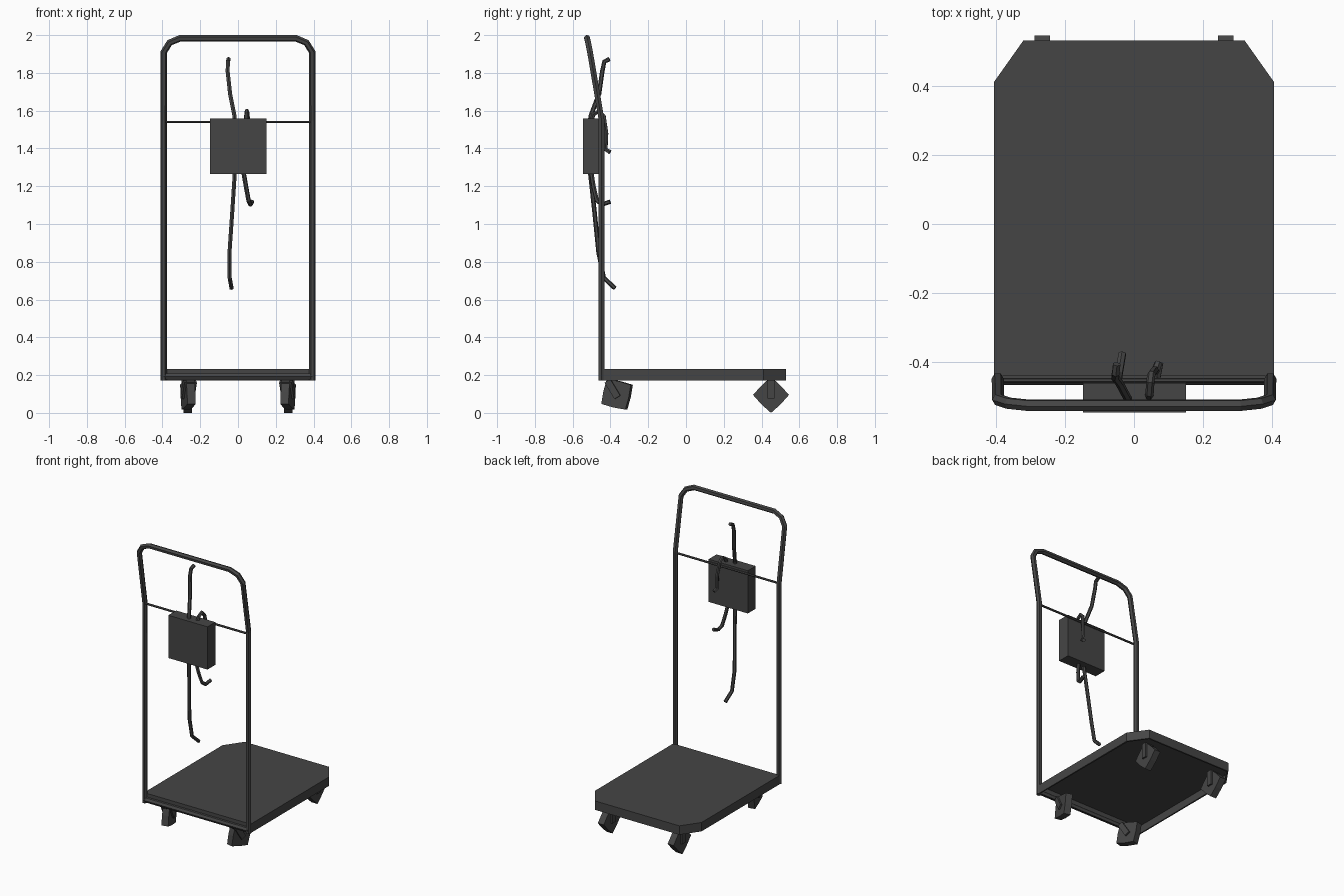
import bpy, bmesh
from math import radians, sin, cos, pi
from mathutils import Matrix, Vector

if "Cube" in bpy.data.objects:
    bpy.data.objects.remove(bpy.data.objects["Cube"])

dark = bpy.data.materials.new("dark_metal")
dark.diffuse_color = (0.06, 0.06, 0.06, 1)
dark.use_nodes = True
dark.node_tree.nodes["Principled BSDF"].inputs["Base Color"].default_value = dark.diffuse_color


def add_mesh(name, bm):
    bmesh.ops.recalc_face_normals(bm, faces=bm.faces)
    me = bpy.data.meshes.new(name)
    bm.to_mesh(me)
    bm.free()
    me.materials.append(dark)
    ob = bpy.data.objects.new(name, me)
    bpy.context.collection.objects.link(ob)
    return ob


def prism(bm, outline, depth):
    face = bm.faces.new([bm.verts.new(p) for p in outline])
    ext = bmesh.ops.extrude_face_region(bm, geom=[face])["geom"]
    moved = [g for g in ext if isinstance(g, bmesh.types.BMVert)]
    bmesh.ops.translate(bm, verts=moved, vec=depth)
    return face


def box(bm, lo, hi):
    prism(bm, [(lo[0], lo[1], lo[2]), (hi[0], lo[1], lo[2]),
               (hi[0], hi[1], lo[2]), (lo[0], hi[1], lo[2])], (0, 0, hi[2] - lo[2]))


def tube(name, points, radius, sides=6, cyclic=False):
    cu = bpy.data.curves.new(name, "CURVE")
    cu.dimensions = "3D"
    cu.bevel_depth = radius
    cu.bevel_resolution = (sides - 4) // 2
    cu.use_fill_caps = True
    sp = cu.splines.new("POLY")
    sp.points.add(len(points) - 1)
    for p, co in zip(sp.points, points):
        p.co = (*co, 1)
    sp.use_cyclic_u = cyclic
    sp.use_smooth = False
    cu.materials.append(dark)
    ob = bpy.data.objects.new(name, cu)
    bpy.context.collection.objects.link(ob)
    return ob


# Deck: hollow tray with chamfered far corners, open underneath
half = [(0.405, -0.44), (0.405, 0.41), (0.32, 0.53)]
outline = [(x, y, 0.172) for x, y in half] + [(-x, y, 0.172) for x, y in reversed(half)]
bm = bmesh.new()
prism(bm, outline, (0, 0, 0.061))
bm.normal_update()
bottom = [f for f in bm.faces if all(v.co.z < 0.18 for v in f.verts)]
bmesh.ops.recalc_face_normals(bm, faces=bm.faces)
bmesh.ops.delete(bm, geom=bottom, context="FACES_ONLY")
deck = add_mesh("deck", bm)
sol = deck.modifiers.new("wall", "SOLIDIFY")
sol.thickness = 0.012
sol.offset = -1

# Push handle: bent tube frame and its rails
side = [(0.394, -0.447, 0.172), (0.394, -0.447, 1.55), (0.393, -0.508, 1.91),
        (0.362, -0.518, 1.96), (0.305, -0.524, 1.984)]
tube("push_handle", side + [(-x, y, z) for x, y, z in reversed(side)], 0.0175)
tube("bottom_rail", [(-0.394, -0.447, 0.193), (0.394, -0.447, 0.193)], 0.018)
tube("cross_rod", [(-0.39, -0.452, 1.54), (0.39, -0.452, 1.54)], 0.007)

# Box hung on the cross rod
bm = bmesh.new()
box(bm, (-0.147, -0.545, 1.265), (0.15, -0.46, 1.558))
add_mesh("hanging_box", bm)

# Loose straps coming out of the box
straps = {
    "long_strap_up": [(-0.015, -0.51, 1.5), (-0.018, -0.505, 1.57), (-0.042, -0.46, 1.69),
                      (-0.055, -0.443, 1.81), (-0.053, -0.432, 1.86), (-0.05, -0.405, 1.873)],
    "long_strap_down": [(-0.015, -0.51, 1.3), (-0.03, -0.485, 1.07), (-0.045, -0.463, 0.85),
                        (-0.044, -0.435, 0.715), (-0.034, -0.376, 0.66)],
    "short_strap_up": [(0.042, -0.505, 1.53), (0.045, -0.49, 1.58), (0.047, -0.46, 1.598),
                       (0.05, -0.435, 1.57), (0.06, -0.422, 1.48), (0.062, -0.425, 1.395),
                       (0.07, -0.402, 1.38)],
    "short_strap_down": [(0.025, -0.505, 1.3), (0.042, -0.49, 1.2), (0.056, -0.472, 1.125),
                         (0.066, -0.445, 1.103), (0.074, -0.402, 1.118)],
}
for name, pts in straps.items():
    tube(name, pts, 0.012)


# Casters: low-poly wheel in a two-arm fork
def caster(name, centre, tilt, yaw):
    bm = bmesh.new()
    rim = []
    for i in range(8):
        r = 0.071 if i % 2 else 0.095
        a = i * pi / 4
        rim.append((-0.0225, r * cos(a), r * sin(a)))
    prism(bm, rim, (0.045, 0, 0))
    for s in (-1, 1):
        x = s * 0.028
        box(bm, (x - 0.006, -0.018, -0.018), (x + 0.006, 0.018, 0.082))
    box(bm, (-0.034, -0.018, 0.072), (0.034, 0.018, 0.084))
    ob = add_mesh(name, bm)
    ob.matrix_world = (Matrix.Translation(Vector(centre)) @ Matrix.Rotation(yaw, 4, "Z")
                       @ Matrix.Rotation(tilt, 4, "X"))


for s, label in ((-1, "left"), (1, "right")):
    caster("front_caster_" + label, (s * 0.265, 0.45, 0.095), 0, 0)
    caster("rear_caster_" + label, (s * 0.265, -0.365, 0.098), radians(32), radians(-14) * s)
